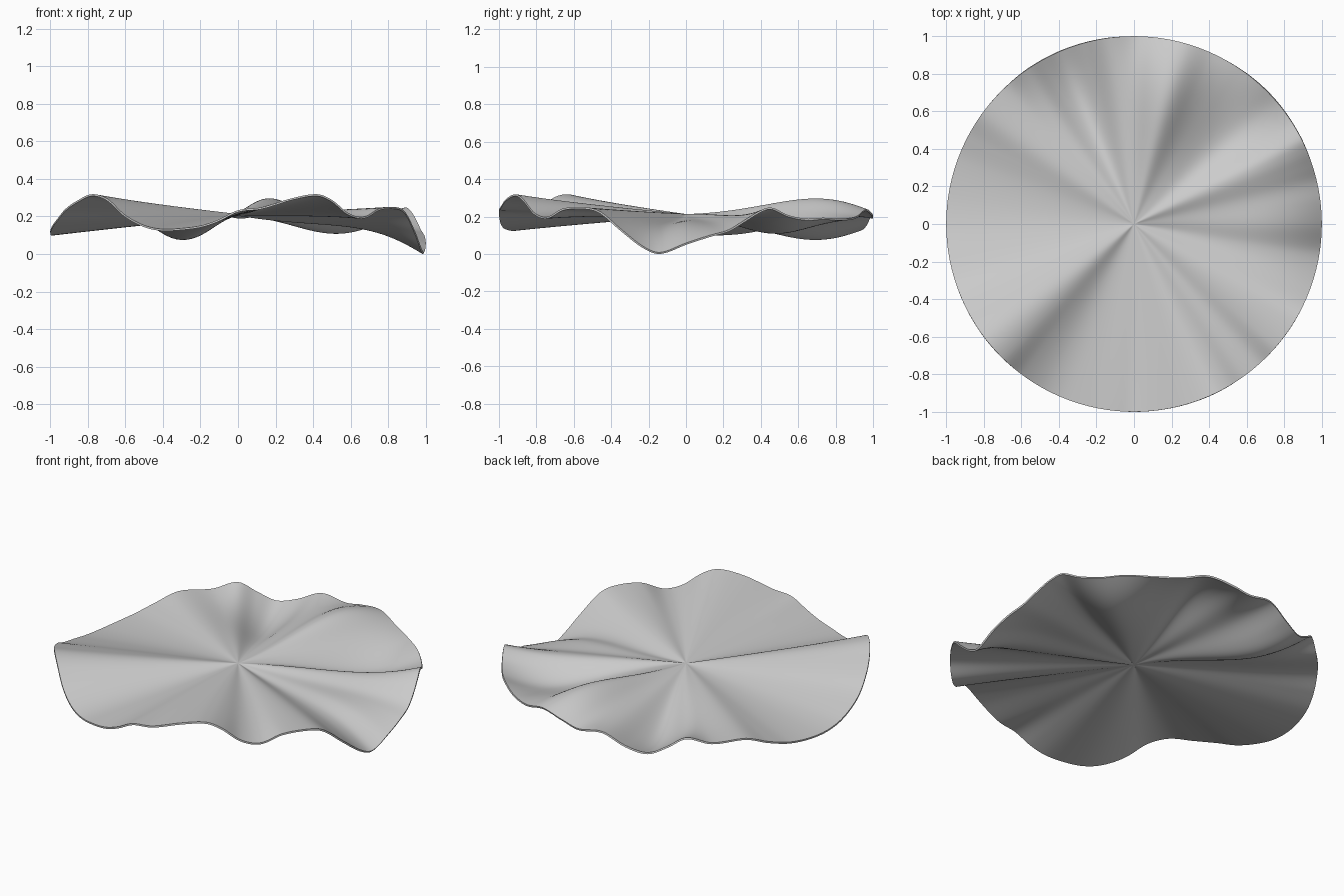
import bpy, bmesh, math

if "Cube" in bpy.data.objects:
    bpy.data.objects.remove(bpy.data.objects["Cube"])

# Rim of the leaf: (angle in degrees, height), counter-clockwise from +x
RIM = [(0, .06), (7, .10), (13, .13), (18, .18), (23, .23), (27, .25), (33, .21),
       (40, .19), (47, .195), (56, .19), (65, .20), (74, .24), (83, .22), (89, .20),
       (98, .22), (106, .16), (113, .135), (119, .18), (125, .235), (133, .20),
       (144, .205), (152, .16), (160, .125), (171, .11), (180, .12), (188, .15),
       (196, .19), (203, .24), (211, .285), (219, .32), (226, .295), (233, .21),
       (240, .155), (246, .135), (253, .14), (259, .155), (264, .185), (270, .235),
       (277, .25), (287, .30), (295, .32), (300, .29), (306, .22), (312, .20),
       (319, .245), (328, .25), (333, .225), (340, .13), (347, .04), (352, .01)]
# Swells and hollows inside the rim: (angle, angular spread, height)
SWELLS = [(77, 12, .07), (115, 15, -.08), (43, 15, -.08), (355, 14, .06)]
CENTRE, SEG, RINGS = 0.215, 360, 40


def rim_height(a):
    """Smooth periodic interpolation (cubic Hermite) of the rim."""
    n = len(RIM)

    def pt(i):
        return RIM[i % n][0] + 360 * (i // n), RIM[i % n][1]

    def slope(i):
        (a0, z0), (a1, z1) = pt(i - 1), pt(i + 1)
        return (z1 - z0) / (a1 - a0)

    i = max(k for k in range(n) if RIM[k][0] <= a)
    (a0, z0), (a1, z1) = pt(i), pt(i + 1)
    h = a1 - a0
    t = (a - a0) / h
    return ((2*t**3 - 3*t**2 + 1) * z0 + (t**3 - 2*t**2 + t) * h * slope(i)
            + (3*t**2 - 2*t**3) * z1 + (t**3 - t**2) * h * slope(i + 1))


def swell(d):
    """Extra height of the inner sheet in direction d."""
    return sum(h * math.exp(-(((d - a + 180) % 360 - 180) / s)**2) for a, s, h in SWELLS)


# Split the rim into broad folds and the fine ripples that only show at the edge
rim = [rim_height(d) for d in range(SEG)]
W = 9
broad = [sum(rim[(d + k) % SEG] * (W + 1 - abs(k)) for k in range(-W, W + 1)) / (W + 1)**2
         for d in range(SEG)]

# Leaf sheet: concentric rings around the centre
bm = bmesh.new()
mid = bm.verts.new((0, 0, CENTRE))
rings = []
for j in range(1, RINGS + 1):
    r = j / RINGS
    ring = []
    for d in range(SEG):
        a = math.radians(d)
        z = (CENTRE + (broad[d] - CENTRE) * r**1.05 + (rim[d] - broad[d]) * r**4
             + swell(d) * math.sin(math.pi * r**1.9))
        ring.append(bm.verts.new((r * math.cos(a), r * math.sin(a), z)))
    rings.append(ring)
for d in range(SEG):
    e = (d + 1) % SEG
    bm.faces.new((mid, rings[0][d], rings[0][e]))
    for inner, outer in zip(rings, rings[1:]):
        bm.faces.new((inner[d], outer[d], outer[e], inner[e]))
mesh = bpy.data.meshes.new("leaf")
bm.to_mesh(mesh)
bm.free()
leaf = bpy.data.objects.new("leaf", mesh)
bpy.context.collection.objects.link(leaf)

# Thin body
solid = leaf.modifiers.new("thickness", 'SOLIDIFY')
solid.thickness = 0.01
solid.offset = -1

bpy.context.view_layer.objects.active = leaf
leaf.select_set(True)
bpy.ops.object.modifier_apply(modifier=solid.name)
bpy.ops.object.shade_smooth_by_angle(angle=math.radians(50))

# Stand on the ground
low = min(v.co.z for v in leaf.data.vertices)
for v in leaf.data.vertices:
    v.co.z -= low
